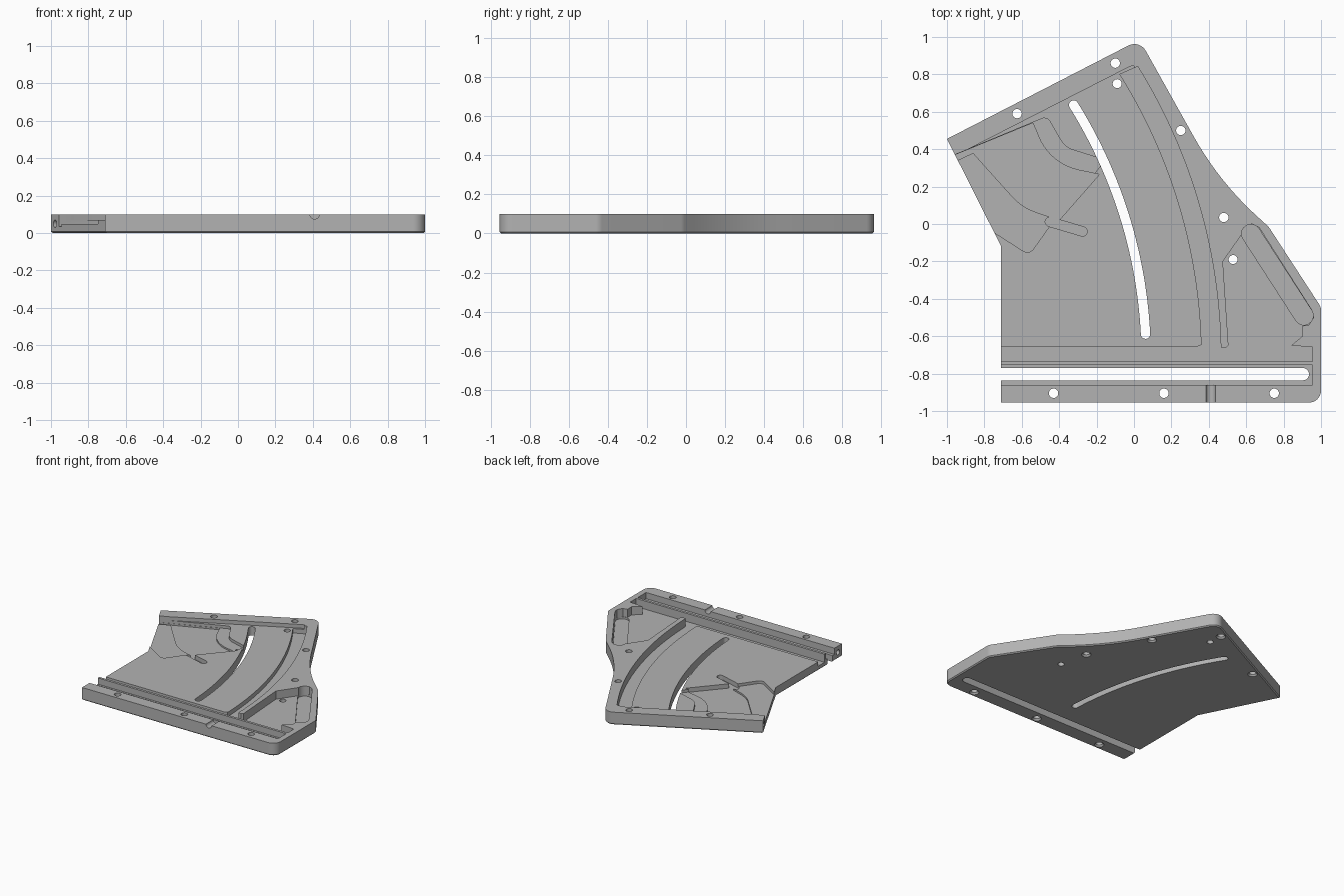
import bpy, bmesh, math
from mathutils import Vector

if "Cube" in bpy.data.objects:
    bpy.data.objects.remove(bpy.data.objects["Cube"])

TOP, DECK, FLOOR = 0.1, 0.07, 0.035
CENTRE = Vector((-2.5, -0.72))      # shared centre of the curved tracks

grey = bpy.data.materials.new("plain grey")
grey.use_nodes = True
grey.diffuse_color = (0.45, 0.45, 0.45, 1)
grey.node_tree.nodes["Principled BSDF"].inputs["Base Color"].default_value = (0.45, 0.45, 0.45, 1)


def rounded(corners, steps=10):
    """Polygon from (x, y, radius) corners."""
    out = []
    for i, (x, y, r) in enumerate(corners):
        p = Vector((x, y))
        if r == 0:
            out.append(p)
            continue
        a = (Vector(corners[i - 1][:2]) - p).normalized()
        b = (Vector(corners[(i + 1) % len(corners)][:2]) - p).normalized()
        half = a.angle(b) / 2
        mid = p + (a + b).normalized() * r / math.sin(half)
        start, end = p + a * r / math.tan(half) - mid, p + b * r / math.tan(half) - mid
        turn = start.angle_signed(end)
        for k in range(steps + 1):
            t = -turn * k / steps
            c, s = math.cos(t), math.sin(t)
            out.append(mid + Vector((start.x * c - start.y * s, start.x * s + start.y * c)))
    return out


def track(radius, a0, a1, steps=28):
    return [CENTRE + radius * Vector((math.cos(a0 + (a1 - a0) * k / steps),
                                      math.sin(a0 + (a1 - a0) * k / steps)))
            for k in range(steps + 1)]


def capsule(a, b, r, steps=10):
    a, b = Vector(a), Vector(b)
    base = math.atan2(b.y - a.y, b.x - a.x) - math.pi / 2
    pts = []
    for c, off in ((b, 0), (a, math.pi)):
        for k in range(steps + 1):
            t = base + off + math.pi * k / steps
            pts.append(c + r * Vector((math.cos(t), math.sin(t))))
    return pts


def finish(name, bm):
    bmesh.ops.recalc_face_normals(bm, faces=bm.faces)
    mesh = bpy.data.meshes.new(name)
    bm.to_mesh(mesh)
    bm.free()
    mesh.materials.append(grey)
    ob = bpy.data.objects.new(name, mesh)
    bpy.context.scene.collection.objects.link(ob)
    return ob


def prism(name, pts, z0, z1, chamfer=0):
    bm = bmesh.new()
    face = bm.faces.new([bm.verts.new((p[0], p[1], z0)) for p in pts])
    up = bmesh.ops.extrude_face_region(bm, geom=[face], use_keep_orig=True)
    bmesh.ops.translate(bm, vec=(0, 0, z1 - z0),
                        verts=[v for v in up["geom"] if isinstance(v, bmesh.types.BMVert)])
    if chamfer:
        low = [e for e in bm.edges if all(abs(v.co.z - z0) < 1e-6 for v in e.verts)]
        bmesh.ops.bevel(bm, geom=low, offset=chamfer, segments=1, affect='EDGES')
    return finish(name, bm)


def cone(name, centre, r0, r1, depth, axis=(0, 0, 1)):
    bm = bmesh.new()
    bmesh.ops.create_cone(bm, cap_ends=True, segments=24, radius1=r0, radius2=r1, depth=depth)
    ob = finish(name, bm)
    turn = Vector((0, 0, 1)).rotation_difference(Vector(axis)).to_matrix().to_4x4()
    ob.data.transform(turn)
    ob.data.transform(turn.Translation(centre))
    return ob


def cut(cutter):
    cutter.hide_render = True
    mod = plate.modifiers.new("cut", 'BOOLEAN')
    mod.operation, mod.solver, mod.object = 'DIFFERENCE', 'EXACT', cutter
    bpy.context.view_layer.objects.active = plate
    bpy.ops.object.modifier_apply(modifier=mod.name)
    bpy.data.objects.remove(cutter)


def pocket(pts, z):
    cut(prism("pocket_cutter", pts, z, 0.15))


# Plate body
plate = prism("base_plate", rounded([
    (-1, 0.455, 0), (0.03, 0.985, 0.07), (0.455, 0.225, 1.7), (0.72, -0.015, 0.1),
    (1, -0.445, 0.06), (1, -0.955, 0.065), (-0.71, -0.955, 0), (-0.71, -0.12, 0)]),
    0, TOP, 0.008)

# Main deck, below the raised rim
pocket([(-1.2, 0.24), (-0.02, 0.843), (0.0, 0.845)] + track(2.91, 0.53, 0.02)
       + [(0.4, -0.69), (-1.2, -0.69)], DECK)

# Curved groove, joined to the right-hand pocket and the front channel
groove = track(2.965, 0.555, 0.024) + [Vector(p) for p in (
    (0.468, -0.662), (0.49, -0.662), (0.505, -0.65), (0.475, -0.2), (0.58, -0.05),
    (0.6, -0.01), (0.63, 0.0), (0.67, -0.02), (0.95, -0.46), (0.96, -0.5), (0.935, -0.54),
    (0.9, -0.545), (0.9, -0.6), (0.84, -0.65), (0.955, -0.658), (0.955, -0.735),
    (-0.8, -0.735), (-0.8, -0.655), (0.34, -0.655))] + track(2.862, 0.026, 0.56)
pocket(groove, FLOOR)
pocket(capsule((0.625, -0.052), (0.908, -0.49), 0.05), 0.02)

# Left mechanism pocket with its deeper middle and finger slot
pocket(rounded([(-1.05, 0.332, 0), (-0.465, 0.575, 0.035), (-0.37, 0.41, 0.12),
                (-0.165, 0.345, 0), (-0.18, 0.31, 0), (-0.4, 0.03, 0), (-0.45, -0.01, 0),
                (-0.56, -0.165, 0.04), (-0.85, 0.02, 0)]), 0.048)
pocket(rounded([(-1.05, 0.331, 0), (-0.54, 0.54, 0), (-0.45, 0.32, 0.3), (-0.185, 0.265, 0),
                (-0.4, 0.02, 0), (-0.6, 0.09, 0.3), (-0.78, 0.29, 0),
                (-0.86, 0.38, 0), (-1.05, 0.29, 0)]), FLOOR)
pocket(capsule((-0.45, 0.012), (-0.275, -0.04), 0.025), FLOOR)

# Front track: stepped ledge and through slot
pocket([(-0.8, -0.86), (0.955, -0.86), (0.955, -0.755), (-0.8, -0.755)], 0.05)
cut(prism("slot_cutter", capsule((-0.9, -0.803), (0.903, -0.803), 0.033), -0.05, 0.15))

# Curved through slot
outer, inner = track(2.59, 0.051, 0.557), track(2.54, 0.557, 0.051)


def slot_end(a, b, steps=8):
    mid, arm = (a + b) / 2, (a - b) / 2
    side = Vector((-arm.y, arm.x))
    return [mid + arm * math.cos(math.pi * k / steps) + side * math.sin(math.pi * k / steps)
            for k in range(1, steps)]


cut(prism("curved_slot_cutter", outer + slot_end(outer[-1], inner[0]) + inner
          + slot_end(inner[-1], outer[0]), -0.05, 0.15))

# Screw holes, countersunk underneath
for x, y in ((-0.43, -0.905), (0.16, -0.905), (0.75, -0.905), (0.48, 0.035),
             (0.25, 0.5), (-0.1, 0.86), (-0.625, 0.59)):
    cut(cone("screw_cutter", (x, y, 0.05), 0.025, 0.025, 0.2))
    cut(cone("sink_cutter", (x, y, 0.0), 0.045, 0.025, 0.026))
for x, y in ((-0.09, 0.75), (0.53, -0.19)):
    cut(cone("pin_cutter", (x, y, 0.05), 0.024, 0.024, 0.2))

# Round notch in the front rim and blind holes in the rim ends
cut(cone("notch_cutter", (0.41, -0.92, TOP), 0.025, 0.025, 0.14, (0, 1, 0)))
cut(cone("rim_hole_cutter", (-0.978, 0.412, 0.05), 0.02, 0.02, 0.16, (0.89, 0.455, 0)))
cut(cone("rim_hole_cutter", (-0.71, -0.905, 0.05), 0.02, 0.02, 0.16, (1, 0, 0)))

plate.select_set(True)
bpy.context.view_layer.objects.active = plate
bpy.ops.object.shade_smooth_by_angle(angle=math.radians(25))
